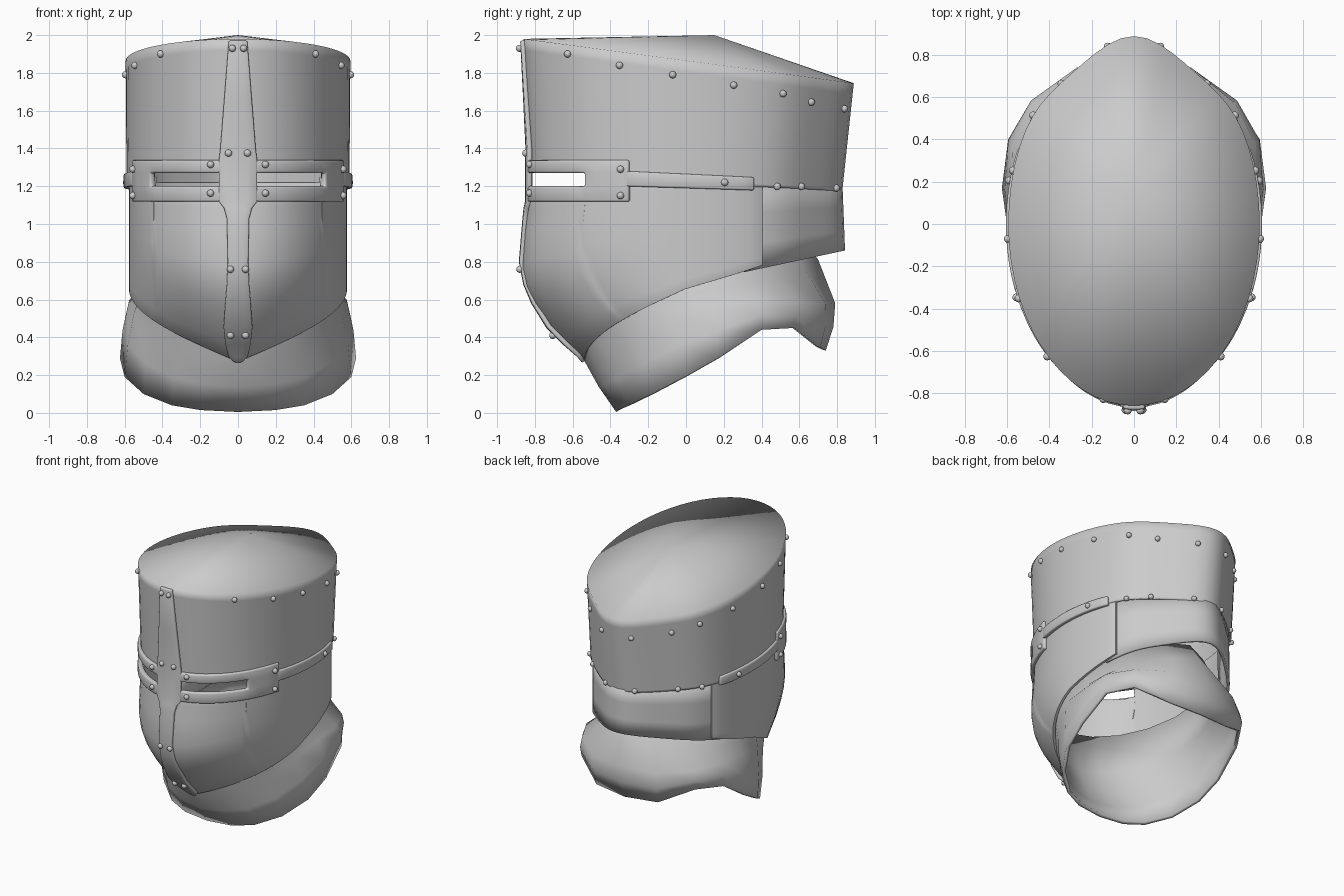
import bpy, bmesh
from math import sin, cos, radians, degrees, acos, asin, sqrt
from mathutils import Matrix

if "Cube" in bpy.data.objects:
    bpy.data.objects.remove(bpy.data.objects["Cube"])

steel = bpy.data.materials.new("steel_grey")
steel.diffuse_color = (0.6, 0.6, 0.6, 1)
steel.use_nodes = True
steel.node_tree.nodes["Principled BSDF"].inputs["Base Color"].default_value = steel.diffuse_color


def ring(t, z, a, f, b):
    """Plan outline of the helm: half width a, front depth f, back depth b."""
    t = radians(t)
    c = cos(t)
    k = abs(c)
    y = -f * c if c > 0 else b * (k - 1.2 * (1 - k) * k ** 6)
    return (a * sin(t), y, z)


def grid(name, rows, thick, skip=None, bevel=0, angle=40):
    """Sheet from rows of points (top to bottom), thickened inwards."""
    bm = bmesh.new()
    vs = [[bm.verts.new(p) for p in r] for r in rows]
    for i in range(len(rows) - 1):
        for j in range(len(rows[0]) - 1):
            if not (skip and skip(i, j)):
                bm.faces.new((vs[i][j], vs[i + 1][j], vs[i + 1][j + 1], vs[i][j + 1]))
    bmesh.ops.remove_doubles(bm, verts=bm.verts, dist=0.0005)
    loose = [v for v in bm.verts if not v.link_faces]
    bmesh.ops.delete(bm, geom=loose, context='VERTS')
    return finish(name, bm, thick, bevel, angle)


def finish(name, bm, thick=0, bevel=0, angle=40):
    me = bpy.data.meshes.new(name)
    bm.to_mesh(me)
    bm.free()
    me.materials.append(steel)
    ob = bpy.data.objects.new(name, me)
    bpy.context.collection.objects.link(ob)
    if thick:
        s = ob.modifiers.new("thickness", 'SOLIDIFY')
        s.thickness, s.offset = thick, -1
    if bevel:
        b = ob.modifiers.new("bevel", 'BEVEL')
        b.width, b.segments, b.angle_limit = bevel, 2, radians(50)
    bpy.ops.object.select_all(action='DESELECT')
    ob.select_set(True)
    bpy.context.view_layer.objects.active = ob
    if angle >= 180:
        bpy.ops.object.shade_smooth()
    else:
        bpy.ops.object.shade_smooth_by_angle(angle=radians(angle))
    return ob


SLIT = 50.6  # angle where the eye slit ends


def angles(limit, step=6):
    n = round(2 * limit / step)
    ts = [-limit + 2 * limit * i / n for i in range(n + 1)]
    return sorted(ts + [s * v for s in (-1, 1) for v in (SLIT - .2, SLIT + .2)])


# Upper shell with sloping crown
def upper(t, z, out=0):
    k = (z - 1.2) / 0.7
    return ring(t, z, .59 + .005 * k + out, .815 + .04 * k + out, .83 + .075 * k + out)


def rim_z(t):
    return 1.98 - .235 * (ring(t, 0, .595, .86, .89)[1] + .86) / 1.75


def shell_bottom(t):
    return 1.275 if abs(t) < SLIT else 1.225 - .055 * (abs(t) - SLIT) / 130


ts = angles(180)
grid("upper_shell",
     [[(0, .15, 2.0)] * len(ts),
      [upper(t, rim_z(t)) for t in ts],
      [upper(t, rim_z(t) - .06) for t in ts],
      [upper(t, 1.5) for t in ts],
      [upper(t, shell_bottom(t) + .015) for t in ts],
      [upper(t, shell_bottom(t)) for t in ts]], .018, angle=180)

# Face plate, curving under to a pointed chin
PROFILE = [(0, .83), (.12, .84), (.255, .855), (.46, .868), (.58, .845),
           (.684, .80), (.816, .715), (.91, .63), (1, .54)]
ts = angles(119)


def face_point(t, u, f):
    top = 1.185 if abs(t) < SLIT else 1.25
    low = .27 + .0043 * abs(t)
    return ring(t, top + (low - top) * u, .578, f, .85)


grid("face_plate", [[face_point(t, u, f) for t in ts] for u, f in PROFILE], .02, bevel=.005)

# Nape plate behind the face plate
ts = [112 + 136 * i / 24 for i in range(25)]


def nape_point(t, u):
    low = .765 + .095 * (ring(t, 0, 1, 1, .84)[1] - .4) / .44
    return ring(t, 1.22 + (low - 1.22) * u, .562, .8, .828 + .014 * u)


grid("nape_plate", [[nape_point(t, u) for t in ts] for u in (0, .35, .7, 1)], .02)

# Eye slit frame wrapping around the front
NASAL = 6.0
ts = sorted([s * v for s in (-1, 1) for v in
             (NASAL, 12, 18, 24, 30, 36, 42, 47, SLIT, 56, 62, 69)] + [0])
mid = [(ts[i] + ts[i + 1]) / 2 for i in range(len(ts) - 1)]
grid("eye_slit_frame",
     [[ring(t, z, .605, .85, .85) for t in ts] for z in (1.338, 1.27, 1.2, 1.118)],
     .035, skip=lambda i, j: i == 1 and NASAL < abs(mid[j]) < SLIT, bevel=.01)

# Side bands running back from the frame
for side, label in ((1, "left"), (-1, "right")):
    ts = [68 + 47.5 * i / 10 for i in range(11)]
    if side < 0:
        ts = [-t for t in reversed(ts)]
    rows = []
    for z0, z1 in ((1.28, 1.247), (1.2, 1.178)):
        rows.append([ring(t, z0 + (z1 - z0) * (abs(t) - 68) / 47.5, .606, .85, .85) for t in ts])
    grid(label + "_side_band", rows, .03, bevel=.008)

# Vertical bar of the cross: height, half width, depth
BAR = [(1.97, .05, .878), (1.65, .075, .862), (1.4, .095, .85), (1.335, .103, .852),
       (1.12, .103, .852), (1.085, .075, .86), (1.03, .06, .866), (.8, .055, .885),
       (.68, .06, .862), (.58, .068, .82), (.45, .077, .74), (.36, .068, .65),
       (.295, .052, .575), (.265, .02, .55)]
rows = [[(w * s, -d * sqrt(1 - (w * s / .59) ** 2), z) for s in (-1, -.5, 0, .5, 1)]
        for z, w, d in BAR]
grid("cross_bar", rows, .025, bevel=.007)

# Neck guard: rings for one side from front to back, mirrored
HEM = [(0, -.37, .005), (.2, -.355, .015), (.35, -.3, .04), (.5, -.18, .1), (.6, -.01, .19),
       (.625, .17, .29), (.595, .4, .44), (.48, .575, .45), (.26, .71, .345), (0, .74, .33)]
MID = [(0, -.535, .27), (.17, -.49, .29), (.32, -.42, .33), (.46, -.27, .42), (.55, -.08, .53),
       (.58, .15, .58), (.575, .38, .6), (.48, .57, .59), (.27, .74, .575), (0, .79, .58)]


def mirrored(half):
    return [(-x, y, z) for x, y, z in reversed(half)] + half[1:]


def inner_ring(a, f, b, z0, z1):
    return [ring(180 * i / 9, z0 + (z1 - z0) * i / 9, a, f, b) for i in range(10)]


bulge = [tuple((p + q) / 2 * m for p, q, m in zip(h, k, (1.015, 1.02, 1)))
         for h, k in zip(HEM, MID)]
neck = grid("neck_guard",
            [mirrored(r) for r in (inner_ring(.5, .7, .6, .8, .95),
                                   inner_ring(.53, .6, .7, .45, .81), MID, bulge, HEM)],
            .025, angle=60)

# Rivets
spots = []


def at_y(y):
    return degrees(acos(max(-1, min(1, -y / (.85 if y < 0 else .88)))))


for y, z in ((-.62, 1.9), (-.35, 1.84), (-.07, 1.79), (.25, 1.735), (.53, 1.69), (.72, 1.645)):
    spots.append(upper(at_y(y), z, .004))
spots.append(upper(168, 1.61, .004))
for y in (.53, .70):
    spots.append(upper(at_y(y), 1.198, .004))
spots.append(upper(168, 1.19, .004))
spots.append(ring(at_y(.21), 1.22, .608, .85, .86))
for z in (1.29, 1.15):
    spots.append(ring(66, z, .609, .853, .85))
for x, y, z in ((.03, -.882, 1.93), (.05, -.848, 1.375), (.145, -.828, 1.315),
                (.145, -.828, 1.163), (.04, -.88, .76), (.04, -.705, .41)):
    spots.append((x, y, z))

bm = bmesh.new()
for x, y, z in spots:
    for s in (1, -1):
        bmesh.ops.create_uvsphere(bm, u_segments=12, v_segments=8, radius=.019,
                                  matrix=Matrix.Translation((s * x, y, z)))
finish("rivets", bm, angle=180)
